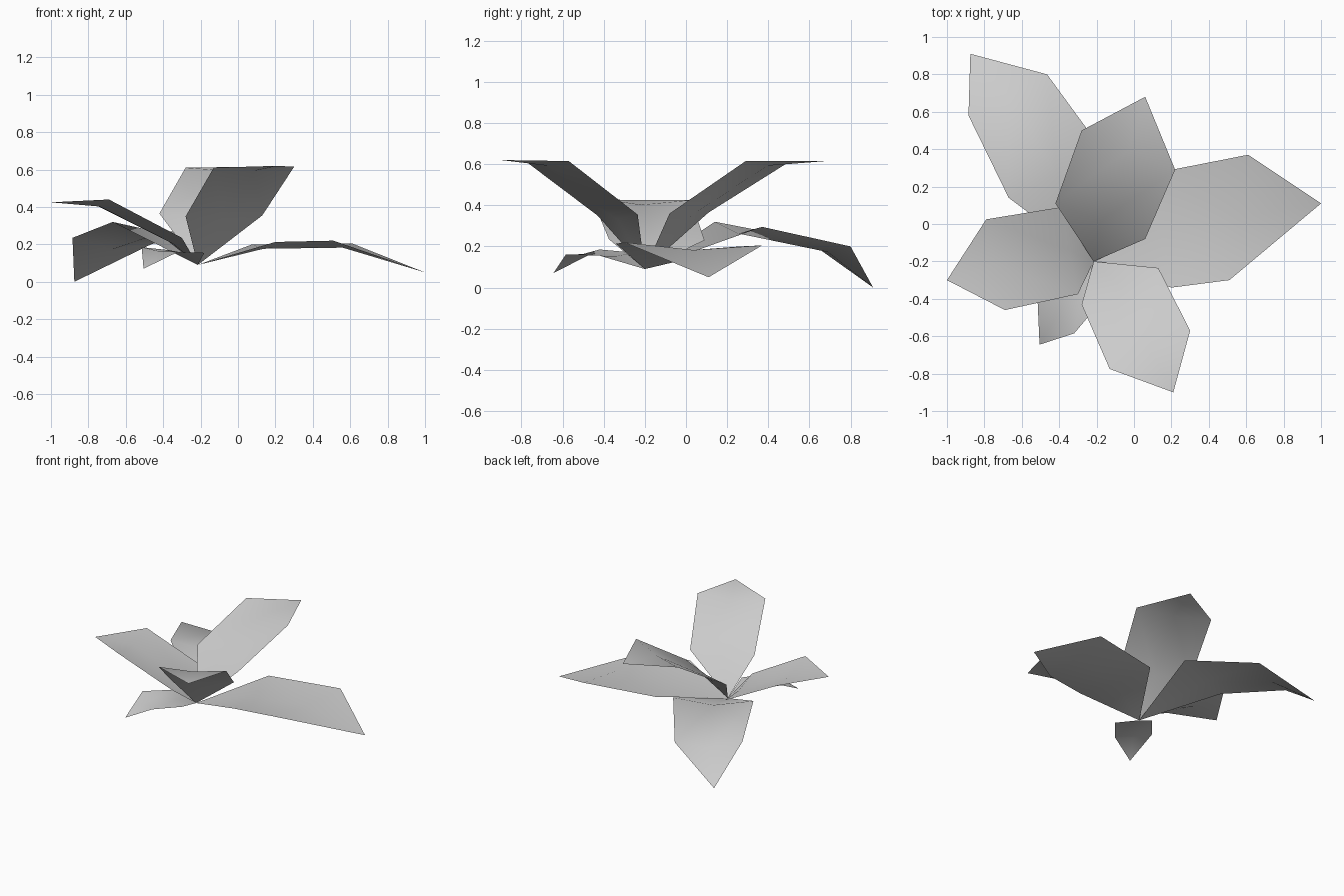
import bpy
import bmesh
from mathutils import Vector

default_cube = bpy.data.objects.get("Cube")
if default_cube:
    bpy.data.objects.remove(default_cube, do_unlink=True)

# Single grey material shared by every leaf
grey = bpy.data.materials.new("leaf_grey")
grey.use_nodes = True
colour = (0.6, 0.6, 0.6, 1)
grey.diffuse_color = colour
grey.node_tree.nodes["Principled BSDF"].inputs["Base Color"].default_value = colour

STEM = Vector((-0.215, -0.2, 0.09))


def make_leaf(name, left_low, left_high, tip, right_high, right_low, fold):
    """Six-sided leaf growing from the stem, folded into a shallow valley at its midrib."""
    mesh = bpy.data.meshes.new(name)
    bm = bmesh.new()
    stem_vert = bm.verts.new(STEM)
    tip_vert = bm.verts.new(tip)

    # Two rows across the blade: left edge, sunken midrib, right edge
    rows = []
    for left, right in ((left_low, right_low), (left_high, right_high)):
        rib = (Vector(left) + Vector(right)) / 2 - Vector((0, 0, fold))
        rows.append([bm.verts.new(point) for point in (left, rib, right)])
    low, high = rows

    # Each half has a triangle at the stem, a panel and a triangle at the tip
    for i in range(2):
        bm.faces.new((stem_vert, low[i + 1], low[i]))
        bm.faces.new((low[i], low[i + 1], high[i + 1], high[i]))
        bm.faces.new((high[i], high[i + 1], tip_vert))

    # Upper side of the blade faces the sky
    bm.normal_update()
    for face in bm.faces:
        if face.normal.z < 0:
            face.normal_flip()
        face.smooth = True
    bm.to_mesh(mesh)
    bm.free()
    mesh.materials.append(grey)
    leaf = bpy.data.objects.new(name, mesh)
    bpy.context.collection.objects.link(leaf)
    return leaf


# Two upright leaves
make_leaf("upright_back_leaf", left_low=(-0.42, 0.11, 0.365), left_high=(-0.28, 0.5, 0.61),
          tip=(0.06, 0.68, 0.615), right_high=(0.22, 0.29, 0.615),
          right_low=(0.06, -0.08, 0.36), fold=0.02)
make_leaf("upright_front_leaf", left_low=(0.13, -0.235, 0.355), left_high=(0.3, -0.57, 0.615),
          tip=(0.21, -0.9, 0.62), right_high=(-0.13, -0.775, 0.61),
          right_low=(-0.28, -0.43, 0.35), fold=0.02)

# Long drooping leaves
make_leaf("long_left_leaf", left_low=(0.075, 0.265, 0.2), left_high=(0.61, 0.37, 0.205),
          tip=(1, 0.11, 0.05), right_high=(0.51, -0.3, 0.22),
          right_low=(0.2, -0.34, 0.213), fold=0.03)
make_leaf("drooping_back_leaf", left_low=(-0.67, 0.14, 0.32), left_high=(-0.885, 0.58, 0.235),
          tip=(-0.875, 0.91, 0), right_high=(-0.465, 0.8, 0.2),
          right_low=(-0.15, 0.37, 0.295), fold=0.045)

# Raised side leaf and small low leaf
make_leaf("raised_right_leaf", left_low=(-0.3, -0.375, 0.235), left_high=(-0.69, -0.46, 0.44),
          tip=(-1, -0.3, 0.425), right_high=(-0.79, 0.025, 0.425),
          right_low=(-0.39, 0.09, 0.23), fold=0.03)
make_leaf("small_front_leaf", left_low=(-0.375, -0.255, 0.17), left_high=(-0.515, -0.42, 0.185),
          tip=(-0.505, -0.645, 0.07), right_high=(-0.32, -0.585, 0.16),
          right_low=(-0.18, -0.42, 0.155), fold=0.01)
